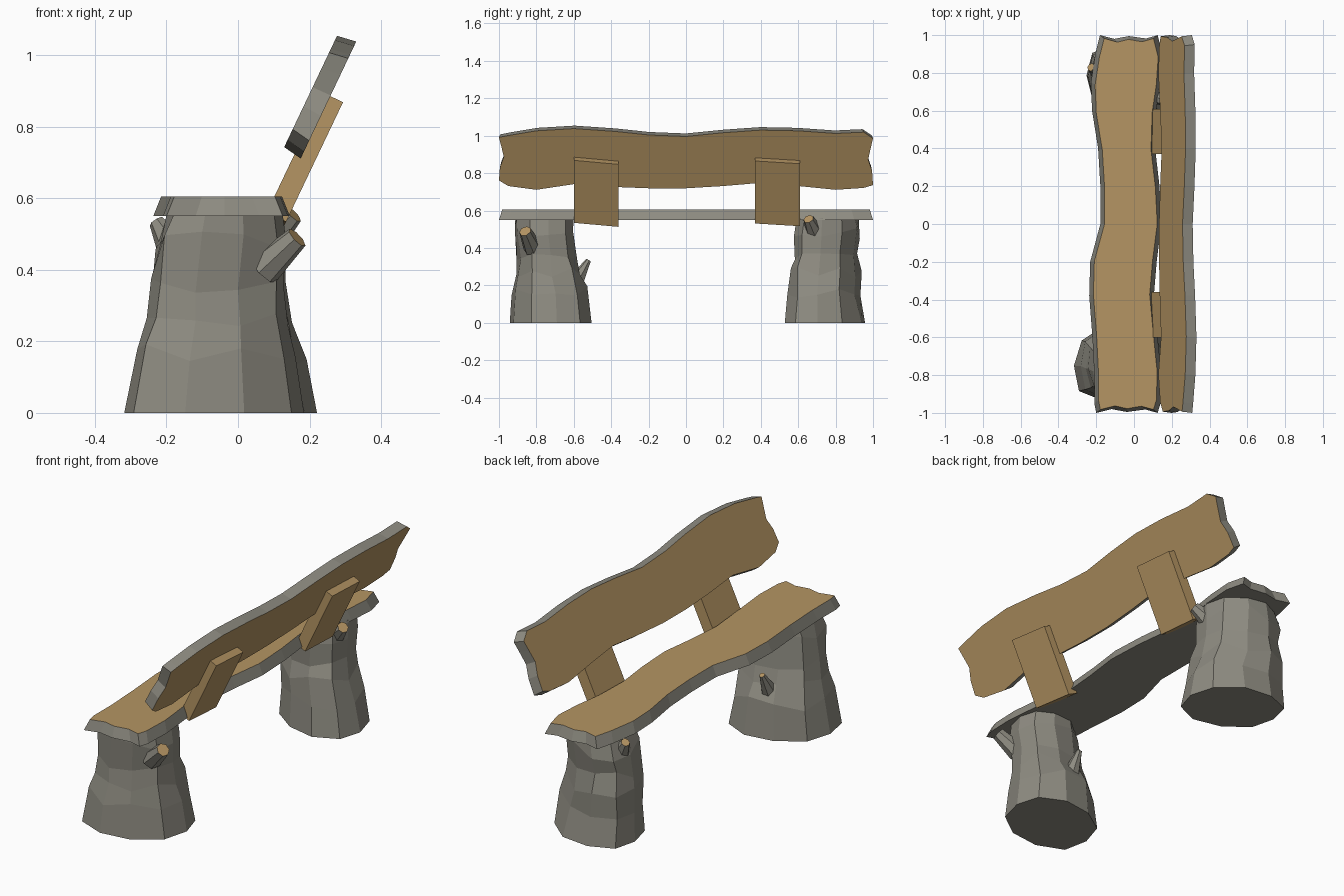
import bpy, bmesh, math, random
from mathutils import Vector, Matrix

if "Cube" in bpy.data.objects:
    bpy.data.objects.remove(bpy.data.objects["Cube"])

random.seed(4)


def material(name, rgb):
    m = bpy.data.materials.new(name)
    m.diffuse_color = (*rgb, 1)
    m.use_nodes = True
    m.node_tree.nodes["Principled BSDF"].inputs["Base Color"].default_value = m.diffuse_color
    return m


wood = material("cut_wood", (0.46, 0.30, 0.125))
bark = material("bark", (0.27, 0.26, 0.22))


def finish(bm, name):
    bmesh.ops.recalc_face_normals(bm, faces=bm.faces)
    me = bpy.data.meshes.new(name)
    bm.to_mesh(me)
    bm.free()
    me.materials.append(bark)
    me.materials.append(wood)
    ob = bpy.data.objects.new(name, me)
    bpy.context.collection.objects.link(ob)
    return ob


def plank(name, stations, ends, place, inset, both_wood):
    """Wavy board: stations are (y, low edge, high edge); ends are (fraction across, dent)."""
    y0, lo0, hi0 = stations[0]
    y1, lo1, hi1 = stations[-1]
    loop = [(y, lo) for y, lo, hi in stations]
    loop += [(y1 - d, lo1 + f * (hi1 - lo1)) for f, d in ends]
    loop += [(y, hi) for y, lo, hi in reversed(stations)]
    loop += [(y0 + d, lo0 + f * (hi0 - lo0)) for f, d in reversed(ends)]
    mid = sum(a for y, a in loop) / len(loop)
    bm = bmesh.new()
    base = [bm.verts.new(place(y, a, 0)) for y, a in loop]
    top = [bm.verts.new(place(y * (1 - inset * 0.8),
                              a - math.copysign(inset, a - mid) * min(1, abs(a - mid) / 0.1), 1))
           for y, a in loop]
    under = bm.faces.new(base)
    face = bm.faces.new(top)
    face.material_index = 1
    under.material_index = int(both_wood)
    n = len(loop)
    for i in range(n):
        j = (i + 1) % n
        bm.faces.new((base[i], base[j], top[j], top[i]))
    return finish(bm, name)


# Seat: bark-edged slab with a cut wood top
seat = [(-1.0, -.20, .125), (-.95, -.21, .14), (-.8, -.21, .145), (-.6, -.22, .125),
        (-.38, -.237, .105), (-.2, -.232, .12), (0, -.178, .145), (.2, -.178, .135),
        (.4, -.19, .112), (.6, -.222, .118), (.75, -.228, .14), (.9, -.205, .15), (1.0, -.18, .125)]
dents = [(.25, .02), (.5, .005), (.8, .018)]
plank("seat", seat, dents, lambda y, a, t: (a, y, .55 + .055 * t), .022, False)

# Backrest: leaning slab, wood on both faces, edges given as heights of the front face
rest = [(-1.0, .785, 1.015), (-.95, .755, 1.025), (-.8, .735, 1.05), (-.6, .765, 1.062),
        (-.38, .75, 1.047), (-.2, .743, 1.028), (0, .743, 1.02), (.2, .755, 1.04),
        (.4, .772, 1.054), (.6, .755, 1.05), (.8, .735, 1.036), (.95, .745, 1.043), (1.0, .76, 1.01)]
lean = .475
plank("backrest", rest, [(.3, .005), (.55, .026), (.8, .012)],
      lambda y, a, t: (.18 + (a - .745) * lean - .05 * t, y, a - .024 + .024 * t), .008, True)

# Back supports: leaning wooden boards
for label, yc, tip in (("front", -.48, .012), ("rear", .49, .008)):
    bm = bmesh.new()
    bmesh.ops.create_cube(bm, size=1)
    for v in bm.verts:
        skew = -tip * v.co.y * 2
        s = (.18 if v.co.z > 0 else -.19) + skew
        across = .03 * math.copysign(1, v.co.x)
        u, w = Vector((.43, .903)), Vector((.903, -.43))
        p = Vector((.184, .708)) + u * s + w * across
        v.co = (p.x, yc + v.co.y * .24, p.y)
    for f in bm.faces:
        f.material_index = 1
    finish(bm, label + "_back_support")


# Stump legs: lofted faceted rings given as (z, x min, x max, y min, y max)
def stump(name, rings, skew, sides=10):
    bm = bmesh.new()
    prev = None
    for k, (z, x0, x1, y0, y1) in enumerate(rings):
        ring = []
        for i in range(sides):
            t = 2 * math.pi * i / sides
            r = random.uniform(.96, 1.04) * (1 + .07 * math.sin(2 * t) ** 2)
            dz = random.uniform(-.03, .03) if 0 < k < len(rings) - 1 else 0
            ring.append(bm.verts.new(((x0 + x1) / 2 + (x1 - x0) / 2 * r * math.cos(t),
                                      (y0 + y1) / 2 + (y1 - y0) / 2 * r * math.sin(t + skew),
                                      z + dz)))
        if prev:
            for i in range(sides):
                j = (i + 1) % sides
                bm.faces.new((prev[i], prev[j], ring[j], ring[i]))
        else:
            bm.faces.new(ring)
        prev = ring
    bm.faces.new(prev)
    finish(bm, name)


stump("front_stump", [(0, -.32, .19, -.935, -.505), (.17, -.285, .16, -.925, -.525),
                      (.27, -.255, .14, -.91, -.57), (.36, -.245, .13, -.90, -.59),
                      (.48, -.225, .14, -.915, -.60), (.56, -.205, .125, -.915, -.60)], .14)
stump("rear_stump", [(0, -.26, .225, .535, .955), (.15, -.245, .20, .55, .925),
                     (.27, -.24, .155, .56, .93), (.36, -.235, .135, .59, .91),
                     (.48, -.225, .14, .585, .93), (.56, -.20, .13, .60, .92)], -.2)

# Broken branch stubs with cut wood tips
stubs = [((.07, -.82, .40), (.165, -.86, .49), .05, .033),
         ((-.08, -.60, .20), (-.08, -.52, .335), .05, .014),
         ((.08, .69, .48), (.155, .655, .555), .05, .028),
         ((-.16, .79, .43), (-.228, .83, .535), .06, .022)]
for n, (a, b, r1, r2) in enumerate(stubs, 1):
    a, b = Vector(a), Vector(b)
    d = b - a
    bm = bmesh.new()
    m = Matrix.Translation((a + b) / 2) @ d.to_track_quat('Z', 'Y').to_matrix().to_4x4()
    bmesh.ops.create_cone(bm, cap_ends=True, segments=7, radius1=r1, radius2=r2,
                          depth=d.length, matrix=m)
    max(bm.faces, key=lambda f: f.calc_center_median().dot(d)).material_index = 1
    finish(bm, "branch_stub_%d" % n)
